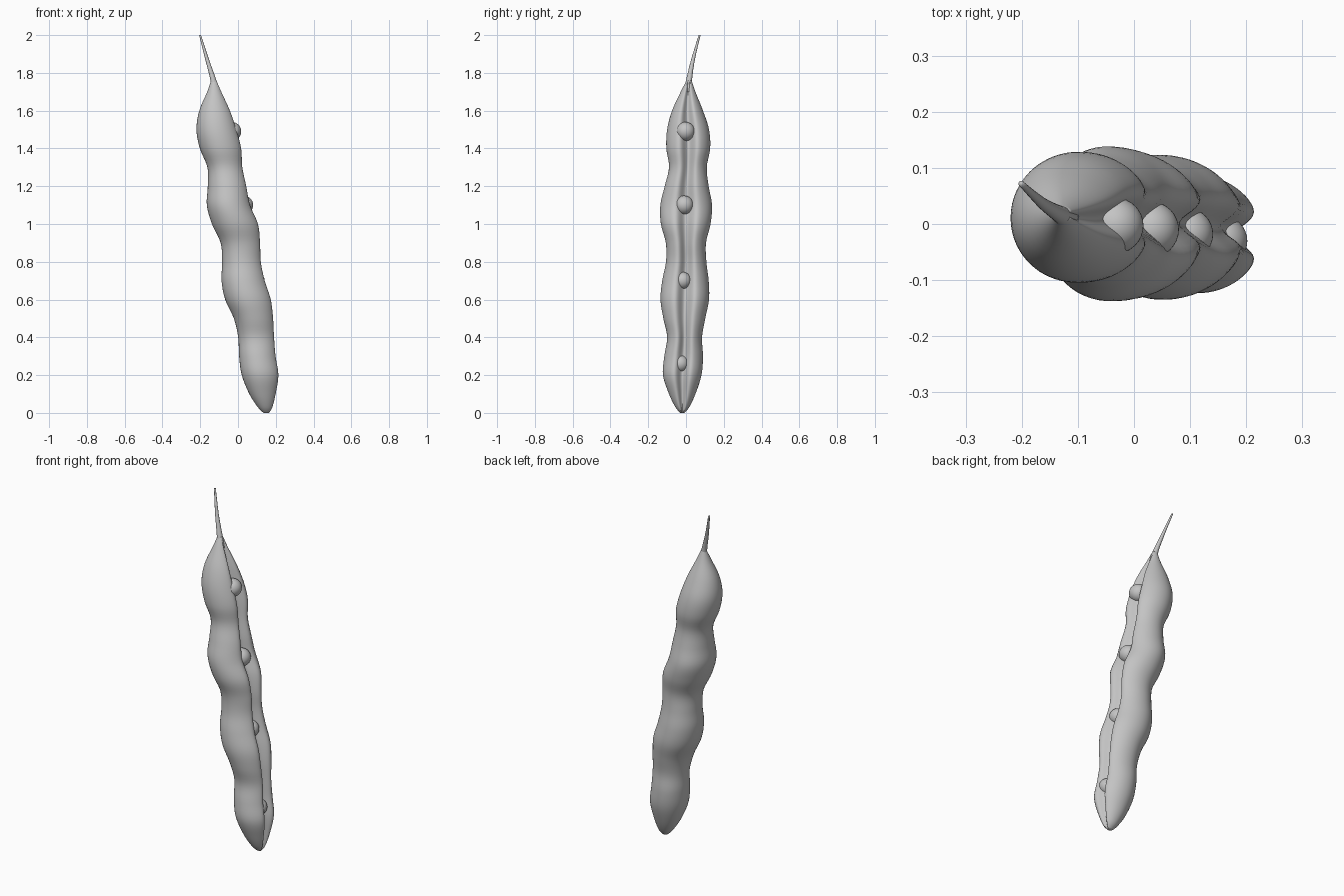
import bpy, bmesh, math
from mathutils import Vector

if "Cube" in bpy.data.objects:
    bpy.data.objects.remove(bpy.data.objects["Cube"])

grey = bpy.data.materials.new("plain grey")
grey.diffuse_color = (0.55, 0.55, 0.55, 1)
grey.use_nodes = True
grey.node_tree.nodes["Principled BSDF"].inputs["Base Color"].default_value = grey.diffuse_color


def finish(name, bm):
    bmesh.ops.recalc_face_normals(bm, faces=bm.faces)
    me = bpy.data.meshes.new(name)
    bm.to_mesh(me)
    bm.free()
    me.materials.append(grey)
    for p in me.polygons:
        p.use_smooth = True
    ob = bpy.data.objects.new(name, me)
    bpy.context.collection.objects.link(ob)
    return ob


def smooth_rows(rows, steps):
    """Catmull-Rom through rows of numbers."""
    out = []
    for i in range(len(rows) - 1):
        p0, p1, p2, p3 = (rows[max(0, min(len(rows) - 1, i + k))] for k in (-1, 0, 1, 2))
        for s in range(steps):
            t = s / steps
            out.append([0.5 * (2 * b + (c - a) * t + (2 * a - 5 * b + 4 * c - d) * t * t
                        + (3 * b - a - 3 * c + d) * t ** 3)
                        for a, b, c, d in zip(p0, p1, p2, p3)])
    out.append(list(rows[-1]))
    return out


def loft(name, rings):
    bm = bmesh.new()
    loops = [[bm.verts.new(p) for p in ring] for ring in rings]
    n = len(loops[0])
    for a, b in zip(loops, loops[1:]):
        for i in range(n):
            j = (i + 1) % n
            bm.faces.new((a[i], a[j], b[j], b[i]))
    bm.faces.new(loops[0][::-1])
    bm.faces.new(loops[-1])
    return finish(name, bm)


# Pod outline: z, x min, x max, y min, y max
outline = [
    (0.0, 0.135, 0.165, -0.03, -0.01), (0.03, 0.105, 0.182, -0.056, 0.017),
    (0.1, 0.06, 0.2, -0.09, 0.05), (0.2, 0.02, 0.215, -0.122, 0.082),
    (0.3, 0.006, 0.2, -0.115, 0.09), (0.4, 0.001, 0.192, -0.1, 0.085),
    (0.5, -0.022, 0.187, -0.12, 0.102), (0.6, -0.068, 0.175, -0.135, 0.122),
    (0.7, -0.087, 0.143, -0.126, 0.12), (0.8, -0.084, 0.122, -0.106, 0.108),
    (0.9, -0.092, 0.118, -0.107, 0.106), (1.0, -0.138, 0.107, -0.133, 0.13),
    (1.1, -0.165, 0.065, -0.136, 0.138), (1.2, -0.16, 0.045, -0.113, 0.12),
    (1.3, -0.162, 0.024, -0.09, 0.11), (1.4, -0.202, 0.018, -0.104, 0.128),
    (1.5, -0.22, -0.008, -0.1, 0.122), (1.6, -0.205, -0.042, -0.074, 0.09),
    (1.7, -0.163, -0.088, -0.028, 0.05), (1.76, -0.142, -0.114, 0.003, 0.03),
]

# Angles packed closely around the seam, which faces +x
N = 72
angles = []
for i in range(N):
    u = -1 + 2 * i / N
    angles.append(math.pi * math.copysign(abs(u) ** 1.35, u))

rings = []
for z, x0, x1, y0, y1 in smooth_rows(outline, 5):
    cx, cy, a, b = (x0 + x1) / 2, (y0 + y1) / 2, (x1 - x0) / 2, (y1 - y0) / 2
    ring = []
    for t in angles:
        c = math.cos(t)
        x = a * ((1.13 if c > 0 else 1) * c - 0.5 * math.exp(-(t / 0.27) ** 2))
        ring.append((cx + x, cy + b * math.sin(t), z))
    rings.append(ring)
loft("pod_shell", rings)

# Thin tapering stem: x, y, z, radius
stem = smooth_rows([(-0.122, 0.012, 1.70, 0.024), (-0.13, 0.016, 1.76, 0.016),
                    (-0.163, 0.037, 1.87, 0.010), (-0.201, 0.072, 2.0, 0.005)], 5)
rings = []
for x, y, z, r in stem:
    rings.append([(x + r * math.cos(k * math.tau / 16), y + r * math.sin(k * math.tau / 16), z)
                  for k in range(16)])
loft("stem", rings)

# Peas showing in the seam
peas = [(-0.033, -0.003, 1.49, 0.05), (0.03, -0.01, 1.1, 0.05),
        (0.095, -0.018, 0.70, 0.046), (0.157, -0.03, 0.26, 0.045)]
for i, (x, y, z, r) in enumerate(peas):
    bm = bmesh.new()
    bmesh.ops.create_uvsphere(bm, u_segments=32, v_segments=20, radius=r)
    bmesh.ops.translate(bm, verts=bm.verts, vec=Vector((x, y, z)))
    finish(f"pea_{i + 1}", bm)
